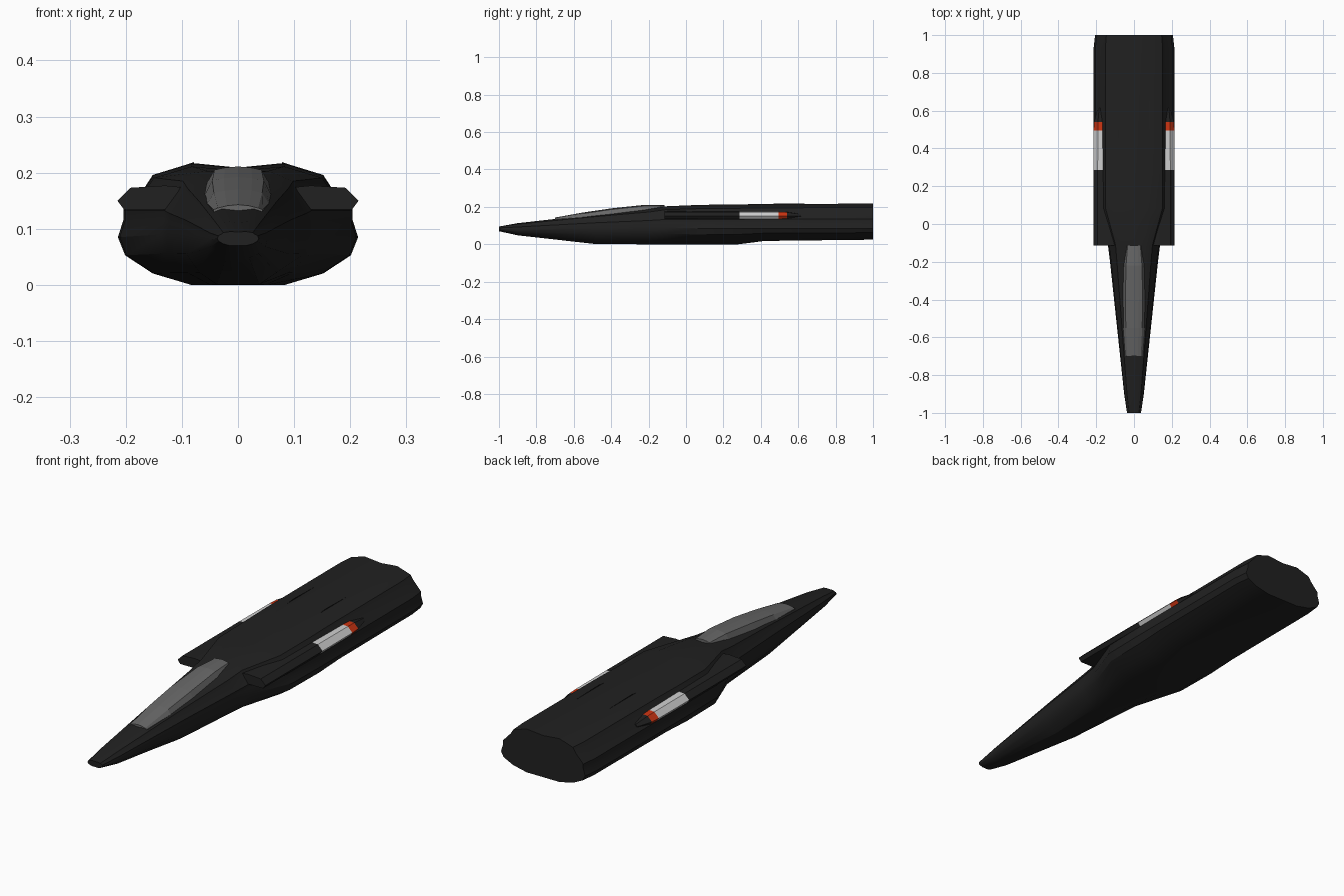
import bpy, bmesh

if "Cube" in bpy.data.objects:
    bpy.data.objects.remove(bpy.data.objects["Cube"])


def material(name, r, g, b):
    m = bpy.data.materials.new(name)
    m.diffuse_color = (r, g, b, 1)
    m.use_nodes = True
    m.node_tree.nodes["Principled BSDF"].inputs["Base Color"].default_value = m.diffuse_color
    return m


BLACK = material("black hull", 0.015, 0.015, 0.015)
GLASS = material("grey glass", 0.135, 0.135, 0.135)
WHITE = material("white pod", 0.62, 0.62, 0.62)
ORANGE = material("orange band", 0.60, 0.035, 0.006)


def loft(name, rings, mats, rule=None, smooth=None):
    """Skin closed rings of points; rule(y) picks the material slot."""
    bm = bmesh.new()
    vs = [[bm.verts.new(p) for p in ring] for ring in rings]
    n = len(vs[0])
    for a, b in zip(vs, vs[1:]):
        for i in range(n):
            j = (i + 1) % n
            bm.faces.new((a[i], a[j], b[j], b[i]))
    bm.faces.new(vs[0])
    bm.faces.new(vs[-1])
    bmesh.ops.recalc_face_normals(bm, faces=bm.faces[:])
    if rule:
        for f in bm.faces:
            f.material_index = rule(f.calc_center_median().y)
    me = bpy.data.meshes.new(name)
    bm.to_mesh(me)
    bm.free()
    for m in mats:
        me.materials.append(m)
    ob = bpy.data.objects.new(name, me)
    bpy.context.collection.objects.link(ob)
    if smooth:
        bpy.ops.object.select_all(action='DESELECT')
        ob.select_set(True)
        bpy.context.view_layer.objects.active = ob
        bpy.ops.object.shade_smooth_by_angle(angle=smooth)
    return ob


def mirrored(half):
    """Full ring from a right half running bottom centre to top centre."""
    return half + [(-x, y, z) for x, y, z in reversed(half[1:-1])]


# Fuselage: one unit half-section scaled along its length
unit = [(0, -1), (.39, -1), (.71, -.76), (.94, -.38), (1, 0), (.955, .23),
        (.955, .38), (.77, .69), (.71, .84), (.39, 1), (0, .94)]
# y, half width, bottom, widest height, top
stations = [(-1, .037, .070, .083, .095), (-.9, .052, .048, .080, .113),
            (-.48, .097, .001, .088, .160), (-.2, .127, 0, .09, .188),
            (-.11, .138, 0, .09, .203), (.08, .211, 0, .085, .211),
            (.28, .214, 0, .085, .213), (.42, .214, .018, .085, .216),
            (.93, .214, .024, .085, .217), (1, .206, .025, .085, .217)]
rings = []
for y, w, lo, mid, hi in stations:
    rings.append(mirrored([(w * u, y, mid + v * ((hi - mid) if v > 0 else (mid - lo)))
                           for u, v in unit]))
loft("fuselage", rings, [BLACK], smooth=0.5)

# Canopy: y, base half width, base z, roof half width, roof z
panes = [(-.70, .044, .134, .036, .141), (-.55, .055, .145, .043, .168),
         (-.40, .062, .155, .046, .190), (-.22, .062, .170, .042, .209),
         (-.115, .044, .190, .034, .207)]
rings = [mirrored([(0, y, zb - .02), (wb * .9, y, zb - .02), (wb, y, zb),
                   (wt, y, zt - .004), (wt * .55, y, zt), (0, y, zt + .002)])
         for y, wb, zb, wt, zt in panes]
loft("canopy", rings, [GLASS])

# Side pods: long strakes with white and orange sleeves and a tapered tail
pod = [(.10, .134), (.203, .134), (.215, .150), (.192, .173), (.13, .177), (.08, .172)]


def pod_ring(side, y, k):
    cx, cz = .18, .154
    return [(side * (cx + (x - cx) * k), y, cz + (z - cz) * k) for x, z in pod]


def pod_colour(y):
    return 1 if .28 < y < .49 else 2 if .49 < y < .54 else 0


for side, label in ((1, "right"), (-1, "left")):
    rings = [pod_ring(side, y, k) for y, k in
             ((-.115, 1), (.285, 1), (.495, .97), (.54, .9), (.615, .35))]
    loft(label + "_pod", rings, [BLACK, WHITE, ORANGE], pod_colour)
    # Thin ridge on the back
    x = side * .08
    rings = [[(x - .003, y, .205), (x + .003, y, .205), (x + .001, y, z), (x - .001, y, z)]
             for y, z in ((.43, .214), (.5, .219), (.65, .2165))]
    loft(label + "_ridge", rings, [BLACK])
